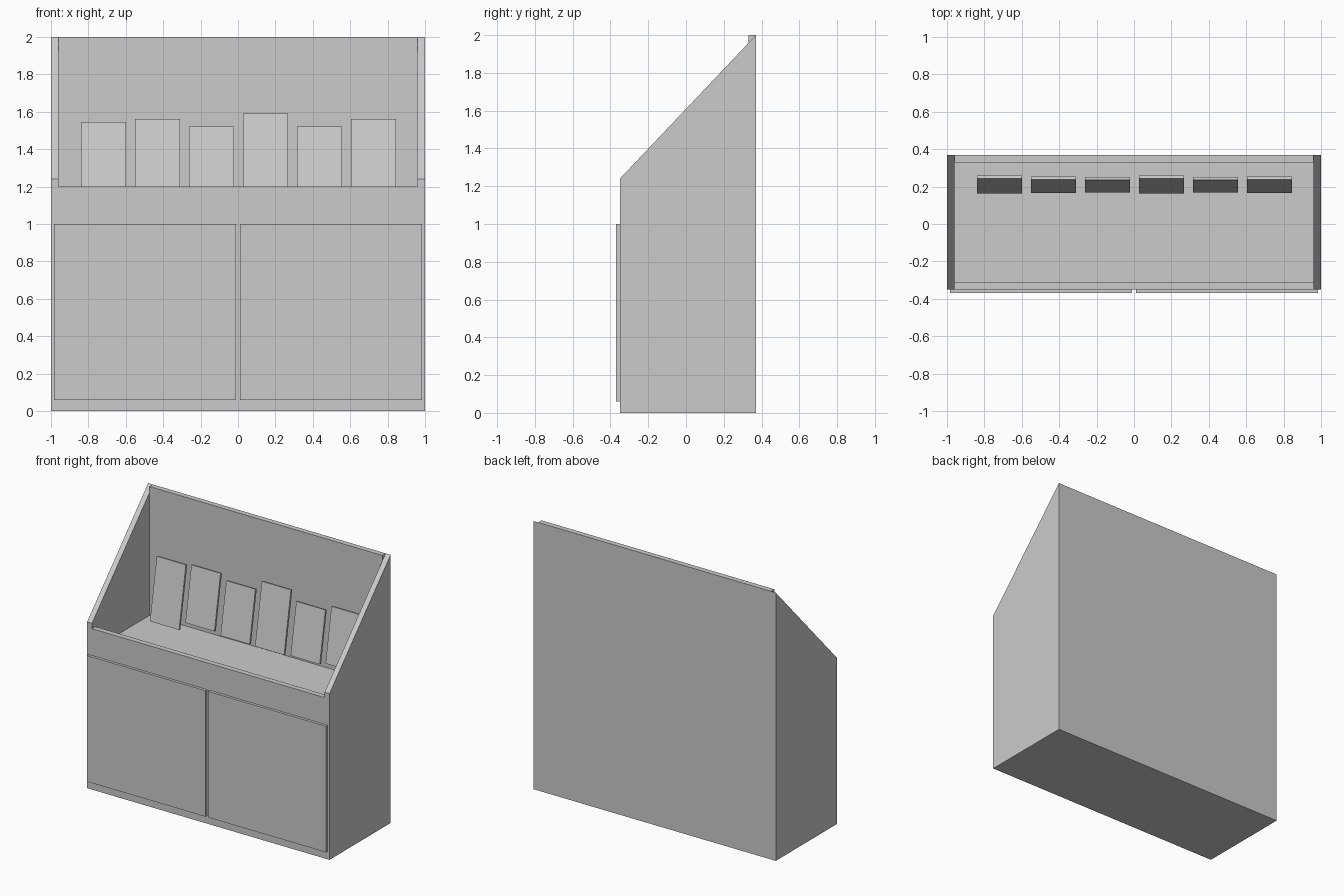
import bpy, bmesh, math
from mathutils import Matrix

if "Cube" in bpy.data.objects:
    bpy.data.objects.remove(bpy.data.objects["Cube"])

grey = bpy.data.materials.new("plain grey")
grey.diffuse_color = (0.6, 0.6, 0.6, 1)
grey.use_nodes = True
grey.node_tree.nodes["Principled BSDF"].inputs["Base Color"].default_value = grey.diffuse_color


def finish(name, bm):
    bmesh.ops.recalc_face_normals(bm, faces=bm.faces)
    mesh = bpy.data.meshes.new(name)
    bm.to_mesh(mesh)
    bm.free()
    mesh.materials.append(grey)
    obj = bpy.data.objects.new(name, mesh)
    bpy.context.collection.objects.link(obj)
    return obj


def box(name, x, y, z, tilt=0.0):
    """Box from (min, max) ranges, optionally leaned back about its centre."""
    bm = bmesh.new()
    bmesh.ops.create_cube(bm, size=1)
    mid = [(a + b) / 2 for a, b in (x, y, z)]
    size = [b - a for a, b in (x, y, z)]
    bmesh.ops.transform(bm, verts=bm.verts, matrix=Matrix.Translation(mid)
                        @ Matrix.Rotation(-tilt, 4, 'X') @ Matrix.Diagonal((*size, 1)))
    return finish(name, bm)


def side_panel(name, x0, x1):
    """Side wall with a sloping top, extruded across its thickness."""
    profile = [(-0.35, 0), (0.37, 0), (0.37, 2), (-0.35, 1.24)]
    bm = bmesh.new()
    face = bm.faces.new([bm.verts.new((x0, y, z)) for y, z in profile])
    ext = bmesh.ops.extrude_face_region(bm, geom=[face])
    verts = [v for v in ext['geom'] if isinstance(v, bmesh.types.BMVert)]
    bmesh.ops.translate(bm, verts=verts, vec=(x1 - x0, 0, 0))
    return finish(name, bm)


# Cabinet carcass
side_panel("left_side", -1, -0.96)
side_panel("right_side", 0.96, 1)
inner = (-0.96, 0.96)
box("back_panel", inner, (0.33, 0.37), (0, 2))
box("front_panel", inner, (-0.35, -0.31), (0, 1.2))
box("shelf", inner, (-0.31, 0.33), (1.0, 1.04))
box("bottom_panel", inner, (-0.31, 0.33), (0, 0.04))

# Pair of doors
box("left_door", (-0.985, -0.01), (-0.37, -0.35), (0.06, 1.0))
box("right_door", (0.01, 0.985), (-0.37, -0.35), (0.06, 1.0))

# Row of leaning display cards: (bottom, top) heights
tilt = math.radians(10)
heights = [(1.09, 1.545), (1.155, 1.56), (1.135, 1.52),
           (1.135, 1.59), (1.14, 1.52), (1.16, 1.56)]
for i, (low, high) in enumerate(heights):
    x = -0.72 + i * 0.289
    half = (high - low) / 2 / math.cos(tilt)
    mid = (low + high) / 2
    box(f"card_{i + 1}", (x - 0.12, x + 0.12), (0.202, 0.218),
        (mid - half, mid + half), tilt)
